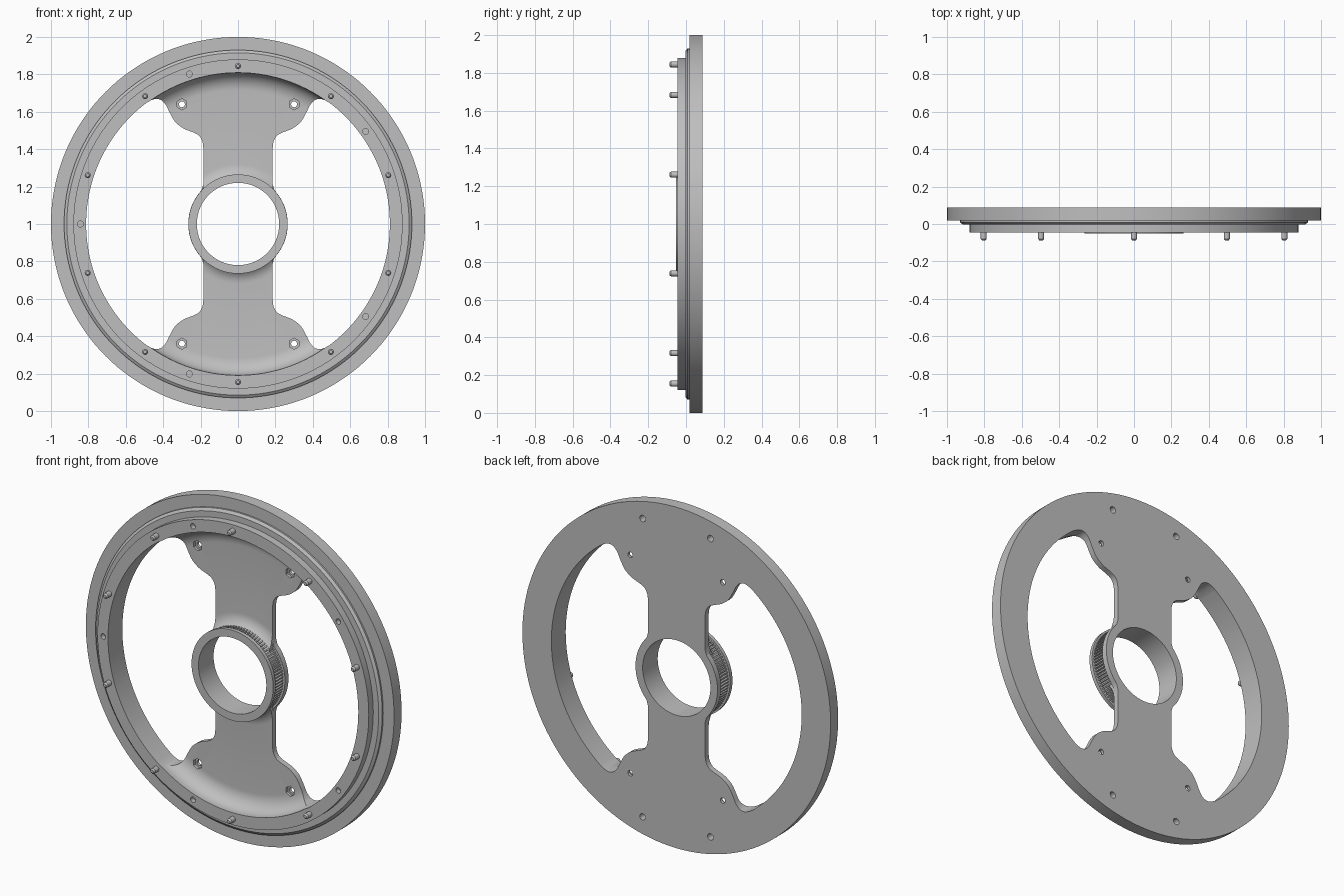
import bpy, bmesh
from math import sin, cos, pi, radians, atan2, hypot
from mathutils import Matrix, Vector

if "Cube" in bpy.data.objects:
    bpy.data.objects.remove(bpy.data.objects["Cube"])

grey = bpy.data.materials.new("plain grey")
grey.use_nodes = True
COLOR = (0.52, 0.52, 0.52, 1)
grey.diffuse_color = COLOR
grey.node_tree.nodes["Principled BSDF"].inputs["Base Color"].default_value = COLOR


def finish(bm, name):
    bmesh.ops.recalc_face_normals(bm, faces=bm.faces)
    me = bpy.data.meshes.new(name)
    bm.to_mesh(me)
    bm.free()
    me.materials.append(grey)
    ob = bpy.data.objects.new(name, me)
    bpy.context.collection.objects.link(ob)
    return ob


def smooth(ob):
    bpy.ops.object.select_all(action='DESELECT')
    ob.select_set(True)
    bpy.context.view_layer.objects.active = ob
    bpy.ops.object.shade_smooth_by_angle(angle=radians(30))


def arc(r, a0, a1, n):
    return [(r * cos(a0 + (a1 - a0) * i / n), r * sin(a0 + (a1 - a0) * i / n))
            for i in range(n + 1)]


def lathe(bm, profile, steps):
    """Revolve a closed (radius, y) loop around the wheel axis."""
    rings = [[bm.verts.new((r * cos(2 * pi * s / steps), y, 1 + r * sin(2 * pi * s / steps)))
              for r, y in profile] for s in range(steps)]
    n = len(profile)
    for s in range(steps):
        a, b = rings[s], rings[(s + 1) % steps]
        for i in range(n):
            j = (i + 1) % n
            bm.faces.new((a[i], a[j], b[j], b[i]))


def prism(bm, outline, y0, y1):
    """Extrude an (x, z) outline, measured from the axis, along y."""
    front = [bm.verts.new((x, y0, 1 + z)) for x, z in outline]
    back = [bm.verts.new((x, y1, 1 + z)) for x, z in outline]
    bm.faces.new(front)
    bm.faces.new(back[::-1])
    n = len(outline)
    for i in range(n):
        j = (i + 1) % n
        bm.faces.new((front[i], back[i], back[j], front[j]))


def rod(bm, x, z, r, y0, y1, sides=20, tip=None):
    place = Matrix.Translation((x, (y0 + y1) / 2, 1 + z)) @ Matrix.Rotation(pi / 2, 4, 'X')
    bmesh.ops.create_cone(bm, cap_ends=True, segments=sides, radius1=r,
                          radius2=r if tip is None else tip, depth=y1 - y0, matrix=place)


def spline(pts, n=4):
    """Smooth curve through the points."""
    p = [Vector(q) for q in pts]
    p = [p[0]] + p + [p[-1]]
    out = []
    for i in range(1, len(p) - 2):
        for k in range(n):
            t = k / n
            out.append(0.5 * (2 * p[i] + (p[i + 1] - p[i - 1]) * t
                              + (2 * p[i - 1] - 5 * p[i] + 4 * p[i + 1] - p[i + 2]) * t * t
                              + (3 * p[i] - p[i - 1] - 3 * p[i + 1] + p[i + 2]) * t ** 3))
    return [tuple(v) for v in out] + [tuple(pts[-1])]


def cut(ob, cutter):
    cutter.hide_render = True
    mod = ob.modifiers.new("cut", 'BOOLEAN')
    mod.operation = 'DIFFERENCE'
    mod.solver = 'EXACT'
    mod.object = cutter
    bpy.context.view_layer.objects.active = ob
    bpy.ops.object.modifier_apply(modifier=mod.name)
    bpy.data.objects.remove(cutter)


FRONT, BACK, WEB = -0.045, 0.088, 0.055

# Wheel body: hub with front flange, web with concave fillets, stepped rim
profile = [(0.22, BACK), (0.22, -0.052), (0.265, -0.052), (0.265, -0.03), (0.24, -0.03)]
profile += [(0.32 - 0.08 * cos(t), -0.015 + 0.07 * sin(t))
            for t in [pi / 2 * i / 10 for i in range(11)]]
profile += [(0.715 + 0.094 * sin(t), WEB - 0.085 * (1 - cos(t)))
            for t in [pi / 2 * i / 12 for i in range(13)]]
profile += [(0.809, FRONT), (0.88, FRONT), (0.88, -0.003), (0.915, -0.003),
            (0.93, 0.008), (0.93, 0.018), (1, 0.018), (1, BACK)]
bm = bmesh.new()
lathe(bm, profile, 144)
wheel = finish(bm, "wheel_body")

# Side windows with eared edges, plus the round holes
ear = spline([(0.185, 0.40), (0.19, 0.44), (0.208, 0.472), (0.24, 0.49), (0.29, 0.51),
              (0.335, 0.545), (0.365, 0.595), (0.385, 0.635), (0.41, 0.662),
              (0.44, 0.669), (0.468, 0.66)])
a_hub, a_rim = radians(43), atan2(0.645, 0.49)
window = arc(0.266, -a_hub, a_hub, 16) + [(0.185, 0.215)] + ear
window += arc(0.812, a_rim, -a_rim, 48)
window += [(x, -z) for x, z in reversed(ear)] + [(0.185, -0.215)]
bm = bmesh.new()
for side in (1, -1):
    prism(bm, [(side * x, z) for x, z in window], -0.2, 0.2)
    for up in (1, -1):
        rod(bm, side * 0.30, up * 0.64, 0.016, 0.0, 0.2)
        rod(bm, side * 0.22, up * 0.875, 0.019, 0.045, 0.2)
for i in range(5):
    a = radians(36 + 72 * i)
    rod(bm, 0.843 * cos(a), 0.843 * sin(a), 0.016, -0.2, -0.015)
cut(wheel, finish(bm, "window_cutter"))

# Groove behind the hub flange and nut recesses in the ears
groove = arc(0.241, -radians(39), radians(39), 16) + arc(0.285, radians(49), -radians(49), 16)
bm = bmesh.new()
for side in (1, -1):
    prism(bm, [(side * x, z) for x, z in groove], -0.029, WEB)
    for up in (1, -1):
        rod(bm, side * 0.30, up * 0.64, 0.03, -0.02, 0.07, sides=6)
cut(wheel, finish(bm, "recess_cutter"))
smooth(wheel)

# Ribbed band around the hub
bm = bmesh.new()
TEETH = 90
for i in range(TEETH):
    turn = Matrix.Translation((0, 0.0125, 1)) @ Matrix.Rotation(2 * pi * i / TEETH, 4, 'Y')
    bmesh.ops.create_cube(bm, size=1, matrix=turn @ Matrix.Translation((0.245, 0, 0))
                          @ Matrix.Diagonal((0.02, 0.085, 0.008, 1)))
finish(bm, "hub_ribs")

# Locating pins on the front ring
bm = bmesh.new()
for i in range(10):
    a = radians(18 + 36 * i)
    x, z = 0.845 * cos(a), 0.845 * sin(a)
    rod(bm, x, z, 0.016, -0.08, -0.03)
    rod(bm, x, z, 0.016, -0.088, -0.08, tip=0.009)
smooth(finish(bm, "front_pins"))
